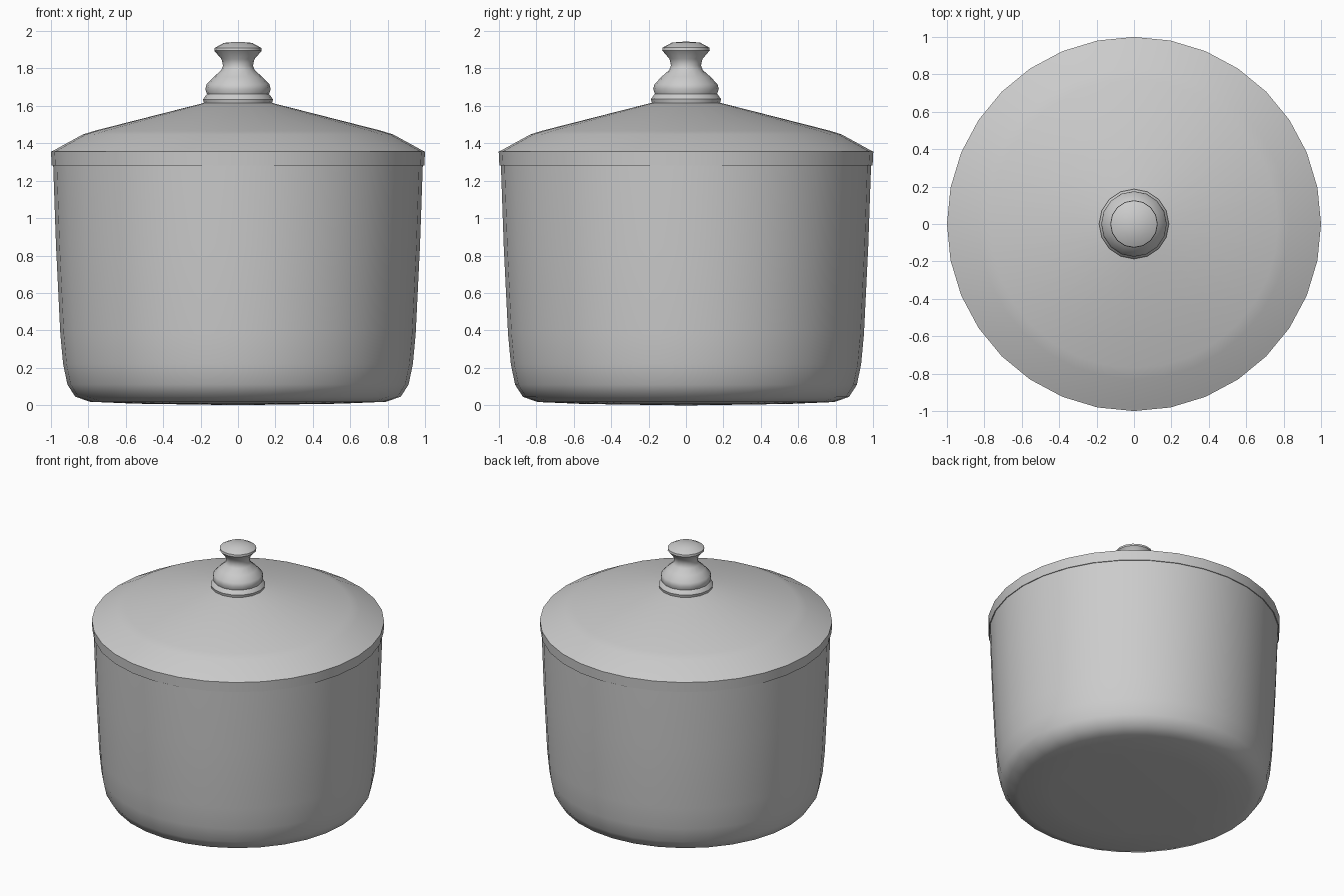
import bpy, bmesh, math

if "Cube" in bpy.data.objects:
    bpy.data.objects.remove(bpy.data.objects["Cube"])


def lathe(name, profile, sides, angle=40):
    """Revolve an (r, z) profile around the z axis; r = 0 ends become poles."""
    bm = bmesh.new()
    rings = []
    for r, z in profile:
        if r == 0:
            rings.append([bm.verts.new((0, 0, z))] * sides)
        else:
            rings.append([bm.verts.new((r * math.cos(2 * math.pi * i / sides),
                                        r * math.sin(2 * math.pi * i / sides), z))
                          for i in range(sides)])
    for a, b in zip(rings, rings[1:]):
        for i in range(sides):
            j = (i + 1) % sides
            bm.faces.new(list(dict.fromkeys((a[i], a[j], b[j], b[i]))))
    bmesh.ops.recalc_face_normals(bm, faces=bm.faces)
    mesh = bpy.data.meshes.new(name)
    bm.to_mesh(mesh)
    bm.free()
    ob = bpy.data.objects.new(name, mesh)
    bpy.context.collection.objects.link(ob)
    bpy.ops.object.select_all(action='DESELECT')
    ob.select_set(True)
    bpy.context.view_layer.objects.active = ob
    bpy.ops.object.shade_smooth_by_angle(angle=math.radians(angle))
    return ob


# Tapered pot with rounded base and thin wall
lathe("pot_body", [
    (0, 0.0), (0.55, 0.008), (0.79, 0.018), (0.87, 0.045), (0.912, 0.11),
    (0.935, 0.22), (0.95, 0.38), (0.973, 0.85), (0.988, 1.28), (0.99, 1.35),
    (0.96, 1.35), (0.95, 1.1), (0.92, 0.3), (0.87, 0.1), (0.75, 0.05), (0, 0.04)], 32)

# Overhanging lid: short skirt, bevelled shoulder, shallow cone
lathe("lid", [
    (0.99, 1.28), (0.996, 1.28), (1.0, 1.355), (0.985, 1.362), (0.83, 1.447),
    (0.77, 1.466), (0.185, 1.615), (0, 1.625)], 32)

# Turned knob with base flange, bulb, neck and cap
lathe("lid_knob", [
    (0, 1.60), (0.18, 1.605), (0.187, 1.635), (0.172, 1.657), (0.166, 1.663),
    (0.175, 1.69), (0.168, 1.715), (0.13, 1.755), (0.09, 1.79), (0.08, 1.815),
    (0.088, 1.85), (0.127, 1.895), (0.125, 1.91), (0.075, 1.937), (0, 1.943)], 16)
